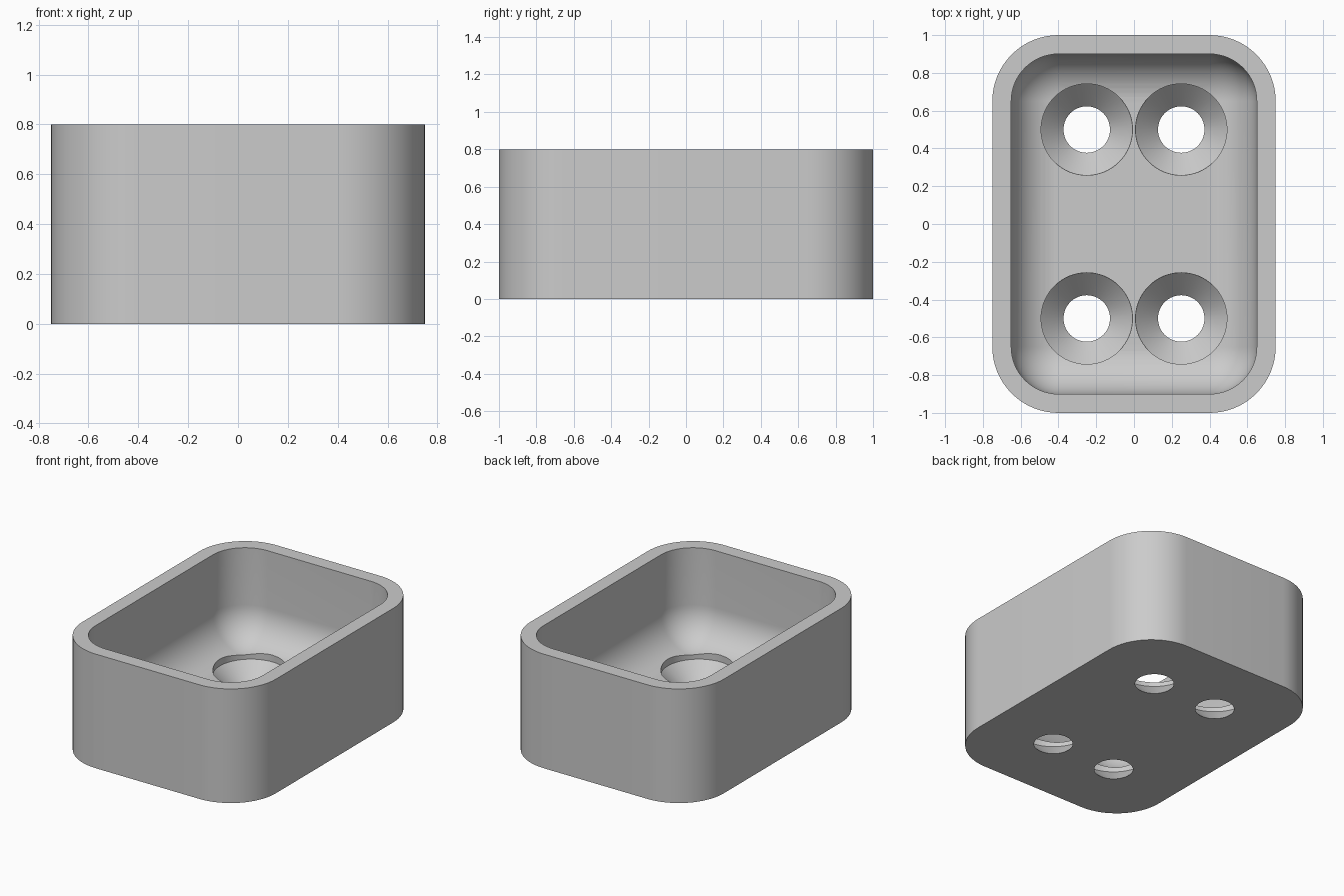
import bpy, bmesh
from math import sin, cos, pi, radians

cube = bpy.data.objects.get("Cube")
if cube:
    bpy.data.objects.remove(cube, do_unlink=True)

HEIGHT, FLOOR = 0.8, 0.15
CORNER_X, CORNER_Y = 0.4, 0.65      # centres of the rounded corners
OUTER_R, INNER_R = 0.35, 0.25
HOLE_R, SINK_R, SINK_TOP = 0.123, 0.242, 0.12
STEPS = 16

gray = bpy.data.materials.new("plain gray")
gray.use_nodes = True
gray.diffuse_color = (0.6, 0.6, 0.6, 1)
gray.node_tree.nodes["Principled BSDF"].inputs["Base Color"].default_value = gray.diffuse_color


def rounded_loop(r, z):
    """Rounded rectangle around the four fixed corner centres."""
    points = []
    for q, (sx, sy) in enumerate(((1, 1), (-1, 1), (-1, -1), (1, -1))):
        for i in range(STEPS + 1):
            a = (q + i / STEPS) * pi / 2
            points.append((sx * CORNER_X + r * cos(a), sy * CORNER_Y + r * sin(a), z))
    return points


def circle_loop(x, y, r, z, n=64):
    return [(x + r * cos(2 * pi * i / n), y + r * sin(2 * pi * i / n), z) for i in range(n)]


def loft(name, loops):
    """Skin a stack of loops and cap both ends."""
    bm = bmesh.new()
    rings = [[bm.verts.new(p) for p in loop] for loop in loops]
    for a, b in zip(rings, rings[1:]):
        for i in range(len(a)):
            j = (i + 1) % len(a)
            bm.faces.new((a[i], a[j], b[j], b[i]))
    bm.faces.new(rings[0][::-1])
    bm.faces.new(rings[-1])
    bmesh.ops.remove_doubles(bm, verts=bm.verts[:], dist=1e-5)
    bmesh.ops.recalc_face_normals(bm, faces=bm.faces[:])
    mesh = bpy.data.meshes.new(name)
    bm.to_mesh(mesh)
    bm.free()
    obj = bpy.data.objects.new(name, mesh)
    bpy.context.collection.objects.link(obj)
    mesh.materials.append(gray)
    return obj


# Tray: outer wall, rim, inner wall, then a rounded fillet down to the floor
loops = [rounded_loop(OUTER_R, 0), rounded_loop(OUTER_R, HEIGHT), rounded_loop(INNER_R, HEIGHT)]
for i in range(STEPS + 1):
    a = i / STEPS * pi / 2
    loops.append(rounded_loop(INNER_R * cos(a), FLOOR + INNER_R * (1 - sin(a))))
tray = loft("tray", loops)

# Countersunk screw holes
cutters = []
for x in (-0.25, 0.25):
    for y in (-0.5, 0.5):
        profile = ((HOLE_R, -0.1), (HOLE_R, 0), (SINK_R, SINK_TOP), (SINK_R, 0.4))
        cutter = loft("hole_cutter", [circle_loop(x, y, r, z) for r, z in profile])
        cutter.hide_render = True
        cutters.append(cutter)
        cut = tray.modifiers.new("screw_hole", "BOOLEAN")
        cut.operation = "DIFFERENCE"
        cut.solver = "EXACT"
        cut.object = cutter

bpy.ops.object.select_all(action="DESELECT")
bpy.context.view_layer.objects.active = tray
tray.select_set(True)
for mod in list(tray.modifiers):
    bpy.ops.object.modifier_apply(modifier=mod.name)
for cutter in cutters:
    bpy.data.objects.remove(cutter, do_unlink=True)
bpy.ops.object.shade_smooth_by_angle(angle=radians(30))
